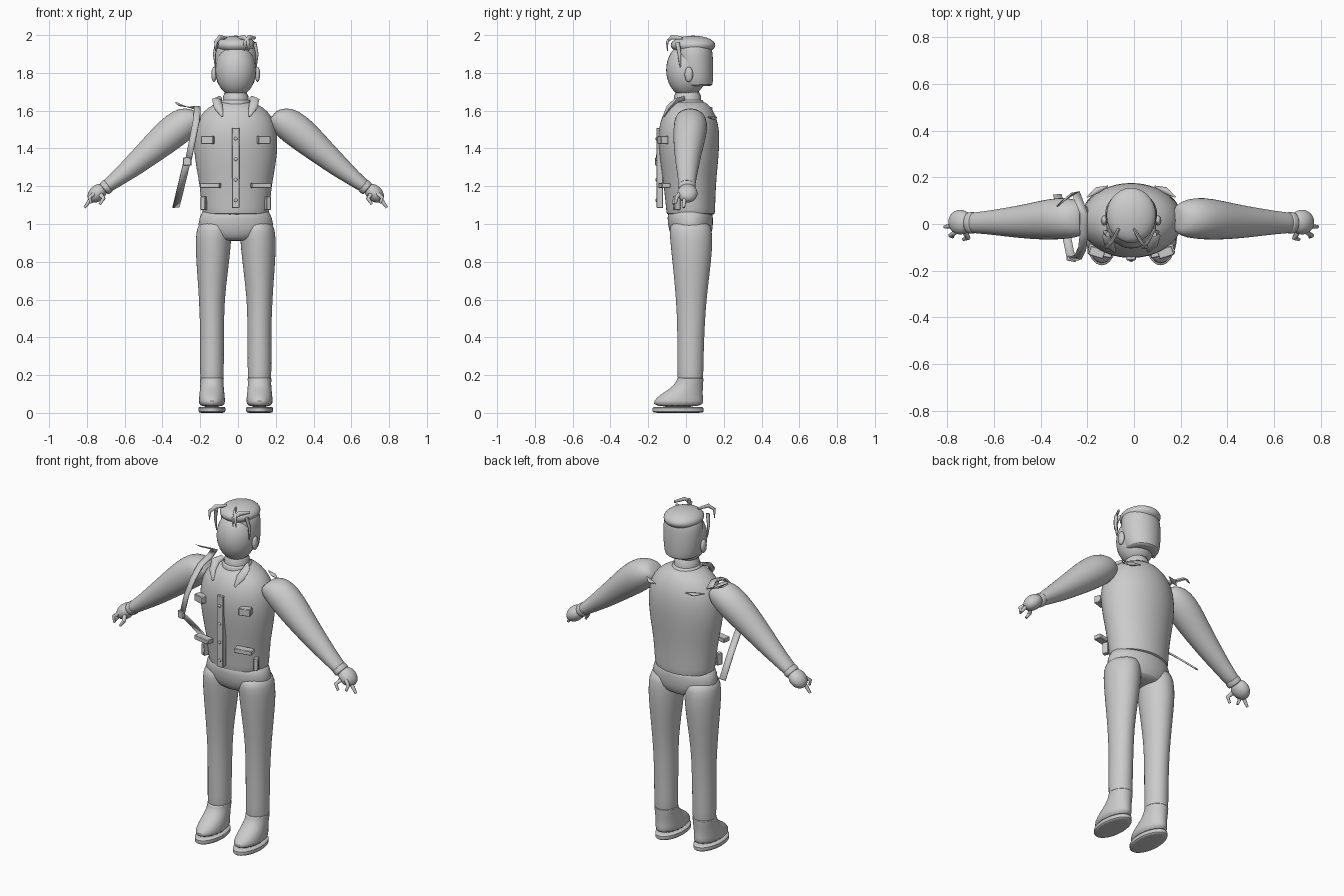
import bpy, bmesh, math
from mathutils import Vector, Matrix

if "Cube" in bpy.data.objects:
    bpy.data.objects.remove(bpy.data.objects["Cube"])

grey = bpy.data.materials.new("plain_grey")
grey.use_nodes = True
COLOR = (0.6, 0.6, 0.6, 1)
grey.diffuse_color = COLOR
grey.node_tree.nodes["Principled BSDF"].inputs["Base Color"].default_value = COLOR
CX = -0.012  # body centre line


def finish(name, bm, subdiv=0, angle=40):
    bmesh.ops.recalc_face_normals(bm, faces=bm.faces)
    mesh = bpy.data.meshes.new(name)
    bm.to_mesh(mesh)
    bm.free()
    mesh.materials.append(grey)
    ob = bpy.data.objects.new(name, mesh)
    bpy.context.collection.objects.link(ob)
    if subdiv:
        mod = ob.modifiers.new("smooth", "SUBSURF")
        mod.levels = mod.render_levels = subdiv
    bpy.ops.object.select_all(action="DESELECT")
    ob.select_set(True)
    bpy.context.view_layer.objects.active = ob
    bpy.ops.object.shade_smooth_by_angle(angle=math.radians(angle))
    return ob


def loft(name, rings, sides=20, tilt=0, subdiv=1):
    """Skin ellipses (x, y, z, rx, ry); tilt turns each ring about y."""
    bm = bmesh.new()
    turn = Matrix.Rotation(tilt, 3, "Y")
    loops = []
    for x, y, z, rx, ry in rings:
        loop = []
        for i in range(sides):
            a = math.tau * i / sides
            p = turn @ Vector((rx * math.cos(a), ry * math.sin(a), 0))
            loop.append(bm.verts.new(p + Vector((x, y, z))))
        loops.append(loop)
    for a, b in zip(loops, loops[1:]):
        for i in range(sides):
            j = (i + 1) % sides
            bm.faces.new((a[i], a[j], b[j], b[i]))
    bm.faces.new(loops[0])
    bm.faces.new(loops[-1])
    return finish(name, bm, subdiv)


def ball(name, loc, size, tilt=0):
    bm = bmesh.new()
    bmesh.ops.create_uvsphere(bm, u_segments=28, v_segments=18, radius=1)
    m = Matrix.Translation(loc) @ Matrix.Rotation(tilt, 4, "Y") @ Matrix.Diagonal((*size, 1))
    bm.transform(m)
    return finish(name, bm)


def box(name, loc, size, turn_z=0, turn_x=0):
    bm = bmesh.new()
    bmesh.ops.create_cube(bm, size=1)
    m = (Matrix.Translation(loc) @ Matrix.Rotation(turn_z, 4, "Z")
         @ Matrix.Rotation(turn_x, 4, "X") @ Matrix.Diagonal((*size, 1)))
    bm.transform(m)
    bmesh.ops.bevel(bm, geom=bm.edges[:], offset=0.003, segments=1, affect="EDGES")
    return finish(name, bm)


def tube(name, points, radii, sides=8):
    """Round or leaf-shaped sweep along a path; radii are (wide, thin)."""
    bm = bmesh.new()
    pts = [Vector(p) for p in points]
    loops = []
    for k, p in enumerate(pts):
        d = (pts[min(k + 1, len(pts) - 1)] - pts[max(k - 1, 0)]).normalized()
        ref = Vector((0, 1, 0)) if abs(d.y) < 0.9 else Vector((1, 0, 0))
        u = d.cross(ref).normalized()
        v = d.cross(u)
        w, t = radii[k]
        loops.append([bm.verts.new(p + u * w * math.cos(math.tau * i / sides)
                                   + v * t * math.sin(math.tau * i / sides)) for i in range(sides)])
    for a, b in zip(loops, loops[1:]):
        for i in range(sides):
            j = (i + 1) % sides
            bm.faces.new((a[i], a[j], b[j], b[i]))
    bm.faces.new(loops[0])
    bm.faces.new(loops[-1])
    return finish(name, bm, 0, 60)


def band(name, points, normals, width):
    """Thin flat strap: path points with the width direction at each."""
    bm = bmesh.new()
    rows = []
    for p, n in zip(points, normals):
        n = Vector(n).normalized() * width / 2
        rows.append((bm.verts.new(Vector(p) - n), bm.verts.new(Vector(p) + n)))
    for (a, b), (c, d) in zip(rows, rows[1:]):
        bm.faces.new((a, b, d, c))
    ob = finish(name, bm)
    mod = ob.modifiers.new("thickness", "SOLIDIFY")
    mod.thickness, mod.offset = 0.009, 0
    return ob


# torso and pelvis: height, centre y, half width, half depth
def column(name, rows):
    return loft(name, [(CX, y, z, rx, ry) for z, y, rx, ry in rows], 28)


column("vest", [(1.05, .025, .165, .12), (1.052, .025, .175, .128), (1.07, .025, .18, .13),
                (1.2, .02, .19, .138), (1.32, .017, .215, .153), (1.42, .015, .224, .163),
                (1.5, .015, .218, .162), (1.57, .016, .195, .145), (1.62, .018, .145, .115),
                (1.645, .018, .09, .085), (1.65, .018, .06, .06)])
column("pelvis", [(.91, .025, .1, .075), (.925, .027, .15, .1), (.97, .025, .205, .118),
                  (1.03, .022, .195, .122), (1.1, .022, .17, .118)])

# head
column("neck", [(1.6, .008, .072, .075), (1.64, .008, .07, .074), (1.72, .008, .067, .072)])
column("collar_ring", [(1.625, .01, .082, .088), (1.63, .01, .084, .09),
                       (1.655, .008, .077, .082), (1.66, .008, .07, .075)])
ball("face", (CX, .003, 1.815), (.108, .108, .142))
column("back_hair", [(1.73, .055, .08, .075), (1.733, .055, .093, .086), (1.77, .05, .105, .094),
                     (1.85, .045, .113, .1), (1.93, .04, .113, .1), (1.975, .04, .09, .085)])
ball("top_hair", (CX, .037, 1.947), (.106, .118, .05))
for i, (x, s) in enumerate(((-.095, -1), (.06, -1), (.03, 1))):
    path = [(x - s * .03, -.02, 1.985), (x, -.075, 1.99), (x + s * .022, -.1, 1.965), (x + s * .025, -.098, 1.915)]
    tube(f"hair_strand_{i}", path, [(.008, .006), (.013, .008), (.01, .007), (.002, .002)])

# paired parts
for s, side in ((1, "left"), (-1, "right")):
    def mx(x):
        return CX + s * x

    ball(side + "_ear", (mx(.115), .015, 1.792), (.014, .022, .04))
    tube(side + "_side_lock", [(mx(.1), -.045, 1.96), (mx(.113), -.035, 1.9), (mx(.108), -.03, 1.83)],
         [(.01, .012), (.008, .01), (.003, .004)])

    # leg: height, offset, centre y, half width, half depth
    leg = [(1.02, .105, .022, .085, .1), (.97, .115, .025, .095, .115), (.88, .12, .03, .095, .112),
           (.75, .123, .03, .083, .098), (.6, .127, .028, .068, .081), (.45, .125, .026, .064, .073),
           (.3, .126, .024, .064, .07), (.18, .126, .023, .063, .069), (.15, .126, .023, .06, .066)]
    loft(side + "_leg", [(mx(x), y, z, rx, ry) for z, x, y, rx, ry in leg])

    # shoe
    upper = [(.03, -.042, .07, .135), (.065, -.04, .07, .133), (.095, -.025, .068, .115),
             (.125, .0, .064, .09), (.16, .02, .062, .072), (.185, .023, .065, .071), (.19, .023, .06, .066)]
    loft(side + "_shoe", [(mx(.126), y, z, rx, ry) for z, y, rx, ry in upper])
    sole = [(0, .066, .132), (.002, .072, .137), (.03, .073, .138), (.033, .068, .132)]
    loft(side + "_sole", [(mx(.126), -.042, z, rx, ry) for z, rx, ry in sole])

    # arm: offset, y, height, thickness, half depth
    arm = [(.195, .02, 1.575, .03, .045), (.205, .021, 1.57, .052, .066), (.245, .024, 1.553, .083, .085),
           (.31, .024, 1.507, .092, .092), (.39, .016, 1.44, .084, .084), (.47, .01, 1.37, .07, .072),
           (.54, .008, 1.31, .06, .062), (.62, .006, 1.245, .044, .05), (.68, .005, 1.2, .036, .045),
           (.69, .005, 1.192, .03, .04)]
    loft(side + "_arm", [(mx(x), y, z, t, d) for x, y, z, t, d in arm], tilt=s * math.radians(130))
    loft(side + "_cuff", [(mx(x), .005, z, t, t * 1.2) for x, z, t in
                          ((.672, 1.207, .034), (.675, 1.204, .04), (.697, 1.186, .039), (.7, 1.183, .033))],
         tilt=s * math.radians(130))

    # hand
    ball(side + "_palm", (mx(.733), .008, 1.163), (.058, .053, .042), s * math.radians(42))
    tube(side + "_pointing_finger", [(mx(.755), -.005, 1.15), (mx(.78), -.01, 1.115), (mx(.8), -.012, 1.087)],
         [(.012, .012), (.01, .01), (.007, .007)])
    tube(side + "_thumb", [(mx(.715), -.03, 1.155), (mx(.7), -.06, 1.135), (mx(.72), -.066, 1.105)],
         [(.013, .013), (.011, .011), (.007, .007)])
    tube(side + "_bent_finger", [(mx(.745), -.03, 1.165), (mx(.775), -.05, 1.14), (mx(.765), -.055, 1.11)],
         [(.011, .011), (.01, .01), (.007, .007)])

    # vest trim
    tube(side + "_lapel", [(mx(.082), -.01, 1.665), (mx(.1), -.05, 1.655), (mx(.092), -.09, 1.62),
                           (mx(.072), -.118, 1.57)],
         [(.014, .01), (.026, .013), (.024, .013), (.005, .005)])
    box(side + "_chest_pocket", (mx(.147), -.122, 1.445), (.066, .04, .042), s * .3)
    box(side + "_lower_pocket", (mx(.133), -.115, 1.204), (.105, .045, .026), s * .2)
    tube(side + "_back_flap", [(mx(.19), .115, 1.565), (mx(.145), .145, 1.56), (mx(.1), .162, 1.565)],
         [(.003, .003), (.009, .014), (.003, .003)])
    box(side + "_waist_tab", (mx(.168), -.05, 1.11), (.026, .035, .07), s * .4)

# button placket
box("placket", (CX, -.138, 1.297), (.04, .035, .425))
for i in range(4):
    ball(f"button_{i}", (CX, -.157, 1.125 + i * .109), (.009, .005, .009))

# loose shoulder strap
band("shoulder_strap",
     [(-.32, .085, 1.635), (-.25, .135, 1.615), (-.215, .045, 1.62), (-.215, -.045, 1.6),
      (-.222, -.105, 1.54), (-.24, -.142, 1.45), (-.262, -.15, 1.34)],
     [(.5, .5, -.4), (1, .3, -.2), (1, 0, -.1), (1, 0, 0), (1, -.2, 0), (1, -.3, .15), (1, -.3, .2)], .035)
box("strap_buckle", (-.268, -.15, 1.33), (.042, .02, .042), -.2)
band("strap_tail", [(-.27, -.145, 1.33), (-.3, .0, 1.205), (-.328, .125, 1.09)],
     [(1, .1, .1)] * 3, .037)
